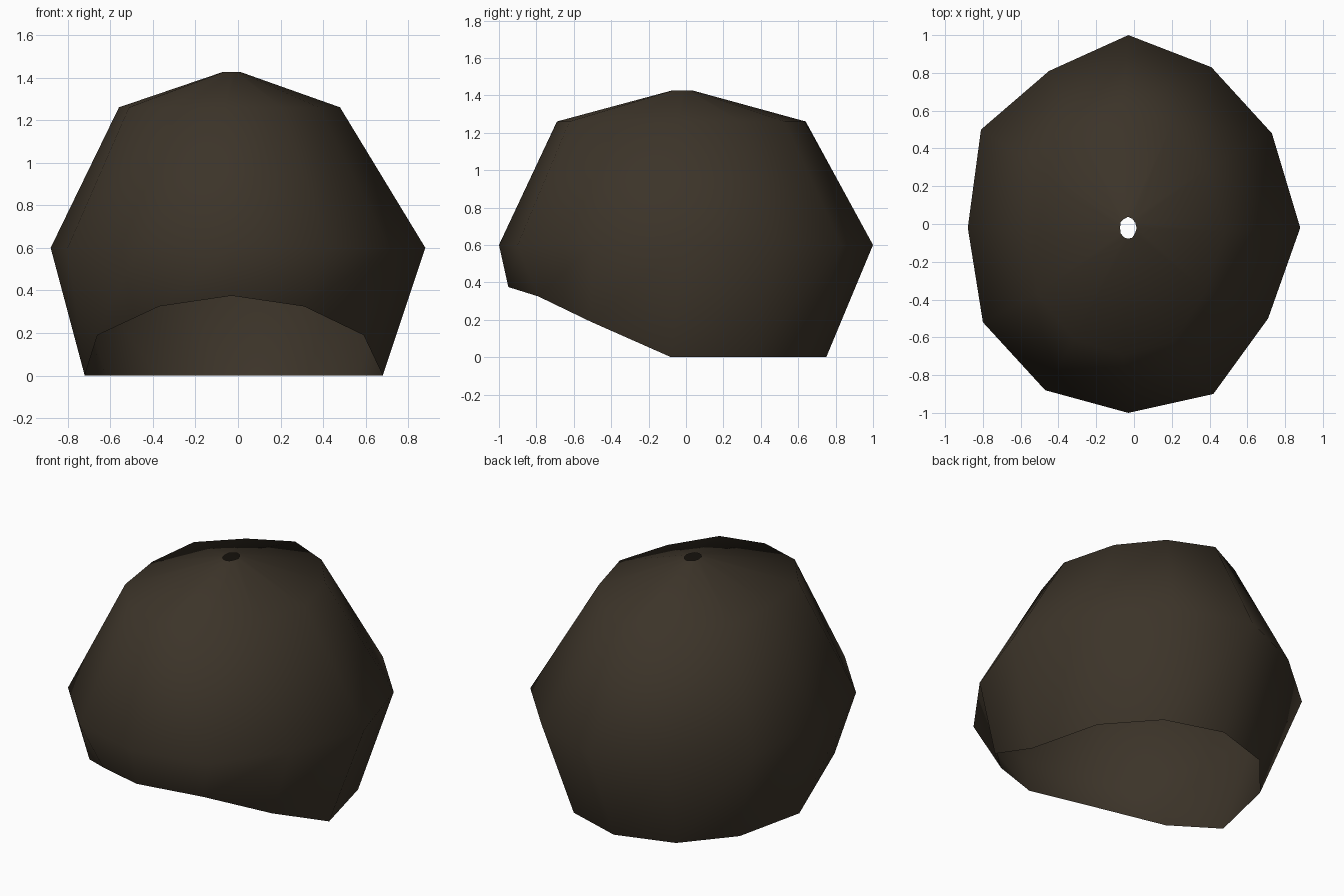
import bpy
import bmesh

if "Cube" in bpy.data.objects:
    bpy.data.objects.remove(bpy.data.objects["Cube"], do_unlink=True)

# Dark brown hair colour
brown = bpy.data.materials.new("dark_brown")
brown.use_nodes = True
colour = (0.045, 0.034, 0.022, 1)
brown.diffuse_color = colour
shader = brown.node_tree.nodes["Principled BSDF"]
shader.inputs["Base Color"].default_value = colour
shader.inputs["Roughness"].default_value = 0.9

# Widest ring, counter-clockwise from the left side
widest = [(0.88, -0.02), (0.73, 0.48), (0.41, 0.83), (-0.03, 1.0),
          (-0.45, 0.81), (-0.81, 0.50), (-0.88, -0.02), (-0.80, -0.52),
          (-0.47, -0.88), (-0.03, -1.0), (0.42, -0.90), (0.71, -0.50)]

# Lower rim: level round the back, arched over the face
rim = [(0.68, -0.08, 0), (0.57, 0.36, 0), (0.32, 0.64, 0), (-0.03, 0.75, 0),
       (-0.38, 0.64, 0), (-0.62, 0.36, 0), (-0.72, -0.08, 0),
       (-0.66, -0.51, 0.19), (-0.37, -0.79, 0.325), (-0.03, -0.95, 0.375),
       (0.31, -0.79, 0.325), (0.59, -0.51, 0.19)]


def scaled_ring(cx, cy, sx, sy, z):
    return [(cx + x * sx, cy + y * sy, z) for x, y in widest]


rings = [rim,
         scaled_ring(0, 0, 1, 1, 0.6),
         scaled_ring(-0.04, -0.025, 0.59, 0.665, 1.26),
         scaled_ring(-0.03, -0.02, 0.05, 0.058, 1.425)]

# Open shell of hair with a small hole at the crown
bm = bmesh.new()
loops = [[bm.verts.new(p) for p in ring] for ring in rings]
n = len(widest)
for low, high in zip(loops, loops[1:]):
    for i in range(n):
        j = (i + 1) % n
        face = bm.faces.new((low[i], low[j], high[j], high[i]))
        face.smooth = True

mesh = bpy.data.meshes.new("hair_shell")
bm.to_mesh(mesh)
bm.free()
mesh.materials.append(brown)
hair = bpy.data.objects.new("hair_shell", mesh)
bpy.context.collection.objects.link(hair)
